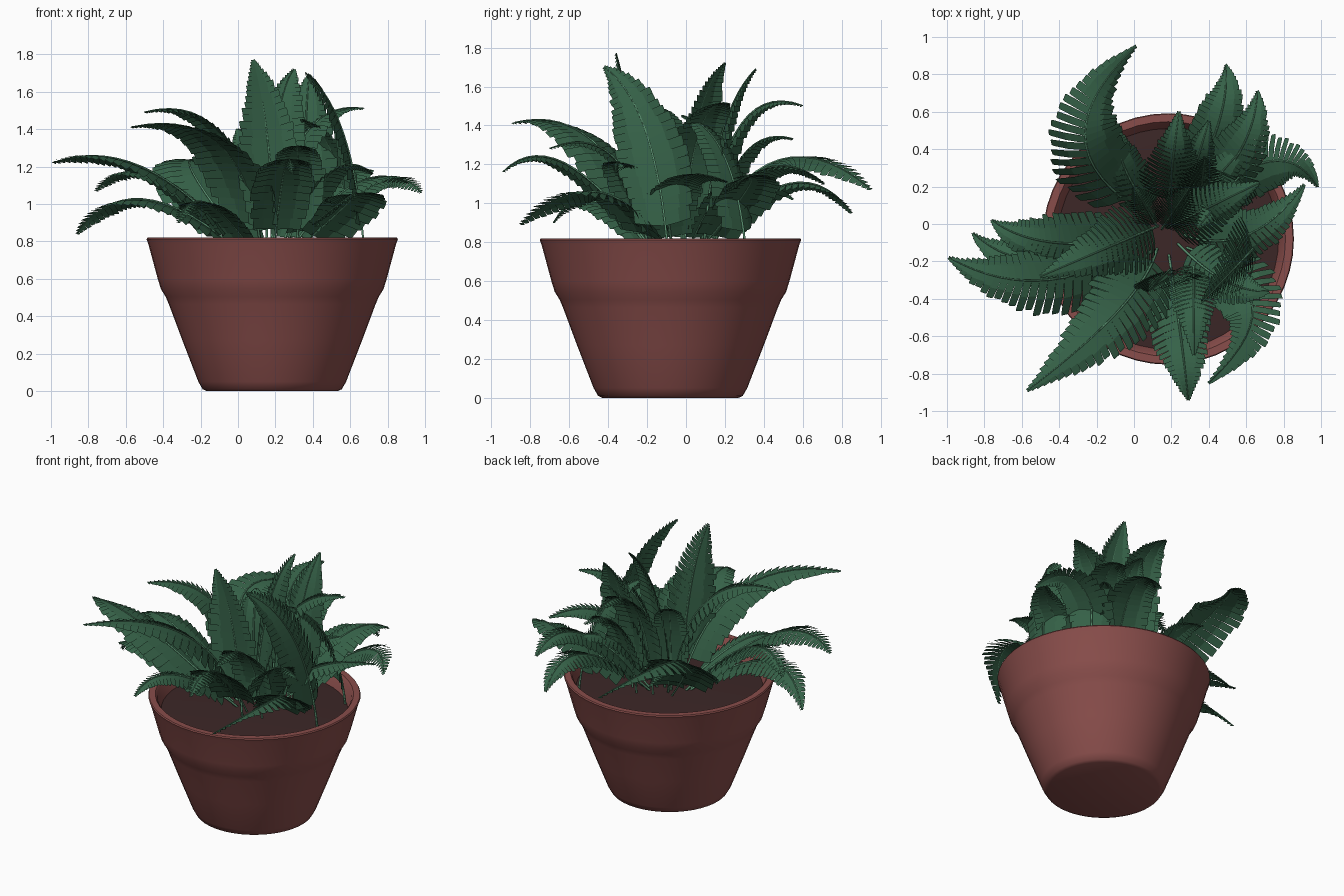
import bpy, bmesh, math, random
from mathutils import Vector, Matrix

if "Cube" in bpy.data.objects:
    bpy.data.objects.remove(bpy.data.objects["Cube"])

random.seed(4)
CENTRE = Vector((0.183, -0.08, 0))


def material(name, rgb):
    m = bpy.data.materials.new(name)
    m.diffuse_color = (*rgb, 1)
    m.use_nodes = True
    m.node_tree.nodes["Principled BSDF"].inputs["Base Color"].default_value = m.diffuse_color
    return m


CLAY = material("clay", (0.25, 0.075, 0.07))
SOIL = material("soil", (0.045, 0.02, 0.02))
LEAF = material("leaf", (0.036, 0.12, 0.064))
RIB = material("rib", (0.1, 0.28, 0.16))


def add_object(name, data, mat):
    ob = bpy.data.objects.new(name, data)
    bpy.context.collection.objects.link(ob)
    data.materials.append(mat)
    return ob


def lathe(name, profile, mat, sides=48):
    bm = bmesh.new()
    vs = [bm.verts.new((r, 0, z)) for r, z in profile]
    es = [bm.edges.new(p) for p in zip(vs, vs[1:])]
    bmesh.ops.spin(bm, geom=vs + es, cent=(0, 0, 0), axis=(0, 0, 1),
                   angle=math.tau, steps=sides, use_duplicate=False)
    bmesh.ops.remove_doubles(bm, verts=bm.verts, dist=1e-4)
    bmesh.ops.recalc_face_normals(bm, faces=bm.faces)
    me = bpy.data.meshes.new(name)
    bm.to_mesh(me)
    bm.free()
    ob = add_object(name, me, mat)
    ob.location = CENTRE
    bpy.context.view_layer.objects.active = ob
    ob.select_set(True)
    bpy.ops.object.shade_smooth_by_angle(angle=math.radians(40))
    ob.select_set(False)
    return ob


# Pot with a raised collar and a hollow rim, filled with slightly domed soil
lathe("pot", [(0, 0), (0.35, 0), (0.372, 0.01), (0.395, 0.05), (0.48, 0.27),
              (0.553, 0.465), (0.57, 0.505), (0.595, 0.545), (0.612, 0.60),
              (0.662, 0.785), (0.672, 0.812), (0.667, 0.82), (0.627, 0.82),
              (0.615, 0.805), (0.575, 0.66)], CLAY)
lathe("soil", [(0.6, 0.715), (0.45, 0.725), (0, 0.735)], SOIL)


def frond(name, base, mid, tip, half_width, roll=0, pairs=24):
    # Arc through base, middle and tip
    ctrl = 2 * mid - (base + tip) / 2
    out = Vector((tip.x - base.x, tip.y - base.y, 0)).normalized()
    out = Matrix.Rotation(roll, 3, 'Z') @ out
    up = Vector((0, 0, 1)) - 0.5 * out
    if roll:
        up = -out

    def point(t):
        return base * (1 - t) ** 2 + ctrl * 2 * t * (1 - t) + tip * t * t

    def axes(t):
        tan = ((ctrl - base) * (1 - t) + (tip - ctrl) * t).normalized()
        side = tan.cross(up).normalized()
        return tan, side, side.cross(tan)

    # Overlapping blunt leaflets on both sides of the rib
    bm = bmesh.new()
    for i in range(pairs):
        s0, s1 = (1 - (1 - k / pairs) ** 1.3 for k in (i, i + 1))
        t0, t1 = 0.12 + 0.88 * s0, 0.12 + 0.88 * s1
        s = (s0 + s1) / 2
        w0 = half_width * 2.25 * (s + 0.05) ** 0.35 * (1 - s) ** 1.05
        tan, side, nor = axes((t0 + t1) / 2)
        for sgn in (-1, 1):
            w = w0 * random.uniform(0.9, 1.06) + 0.008
            rows = []
            for u, keep in ((0, 1.0), (0.55, 1.08), (0.95, 1.0), (1, 0.85)):
                c, h = (t0 + t1) / 2, (t1 - t0) / 2 * keep
                off = (side * sgn * u * w + tan * 0.22 * u * w
                       - nor * 0.25 * w * u * u)
                lift = nor * 0.006 * u
                rows.append((bm.verts.new(point(c - h) + off - lift),
                             bm.verts.new(point(c + h) + off + lift)))
            for (a, b), (d, e) in zip(rows, rows[1:]):
                bm.faces.new((a, d, e, b) if sgn > 0 else (a, b, e, d))
    me = bpy.data.meshes.new(name + "_leaflets")
    bm.to_mesh(me)
    bm.free()
    add_object(name + "_leaflets", me, LEAF)

    # Thin tapered stem and rib
    cu = bpy.data.curves.new(name + "_stem", 'CURVE')
    cu.dimensions = '3D'
    cu.bevel_depth = 0.008
    cu.bevel_resolution = 0
    sp = cu.splines.new('POLY')
    sp.points.add(15)
    for k, p in enumerate(sp.points):
        p.co = (*(point(k / 15) + axes(k / 15)[2] * 0.003), 1)
        p.radius = 1 - 0.7 * k / 15
    add_object(name + "_stem", cu, RIB)


# Outer fronds arch over the rim: (middle, tip)
OUTER = [
    ((-0.26, 0.45, 1.21), (0.01, 0.95, 1.07)),
    ((-0.48, -0.30, 1.18), (-0.99, -0.18, 1.22)),
    ((-0.48, -0.20, 1.02), (-0.86, -0.05, 0.84)),
    ((-0.42, -0.10, 1.14), (-0.76, 0.02, 1.07)),
    ((-0.08, -0.46, 1.30), (-0.57, -0.89, 1.41)),
    ((0.25, -0.60, 1.19), (0.29, -0.94, 1.16)),
    ((0.63, -0.42, 1.05), (0.40, -0.85, 0.89)),
    ((0.60, -0.06, 1.09), (0.91, 0.21, 1.11)),
    ((0.70, 0.33, 1.10), (0.98, 0.20, 1.06)),
    ((0.55, 0.36, 1.15), (0.66, 0.71, 1.10)),
    ((0.44, 0.50, 1.09), (0.49, 0.85, 0.95)),
    ((-0.05, 0.30, 1.05), (-0.10, 0.55, 1.02)),
    ((-0.16, -0.45, 1.00), (-0.32, -0.68, 0.90)),
    ((0.48, -0.30, 1.15), (0.72, -0.36, 1.16)),
    ((0.40, 0.20, 1.08), (0.62, 0.45, 1.12)),
]
# Inner fronds stand taller in the middle: (middle, tip, roll of the blade)
INNER = [
    ((0.16, -0.28, 1.33), (0.08, -0.36, 1.77), 0.9),
    ((0.20, 0.05, 1.38), (0.30, 0.20, 1.72), 0),
    ((0.57, -0.20, 1.35), (0.36, -0.42, 1.70), -0.7),
    ((0.34, 0.06, 1.34), (0.67, 0.22, 1.51), 0),
    ((-0.08, -0.10, 1.36), (-0.50, -0.28, 1.49), 0),
    ((0.36, 0.18, 1.33), (0.38, 0.36, 1.69), 0),
    ((0.52, 0.20, 1.23), (0.34, -0.02, 1.45), 0),
    ((0.20, 0.27, 1.38), (0.24, 0.60, 1.50), 0),
    ((0.32, -0.36, 1.22), (0.32, -0.70, 1.28), 0),
    ((0.08, 0.06, 1.22), (0.00, 0.20, 1.40), 0),
    ((0.32, 0.28, 1.22), (0.40, 0.55, 1.33), 0),
]
ROOT = Vector((0.17, -0.05, 0.7))
for group, rows in (("outer", OUTER), ("inner", INNER)):
    for i, (m, t, *roll) in enumerate(rows):
        m, t = Vector(m), Vector(t)
        b = ROOT.lerp(m, 0.18) if group == "outer" else m - 0.5 * (t - m)
        b.z = 0.7
        length = (m - b).length + (t - m).length
        frond(f"{group}_frond_{i + 1}", b, m, t, length * 0.14, *roll)
